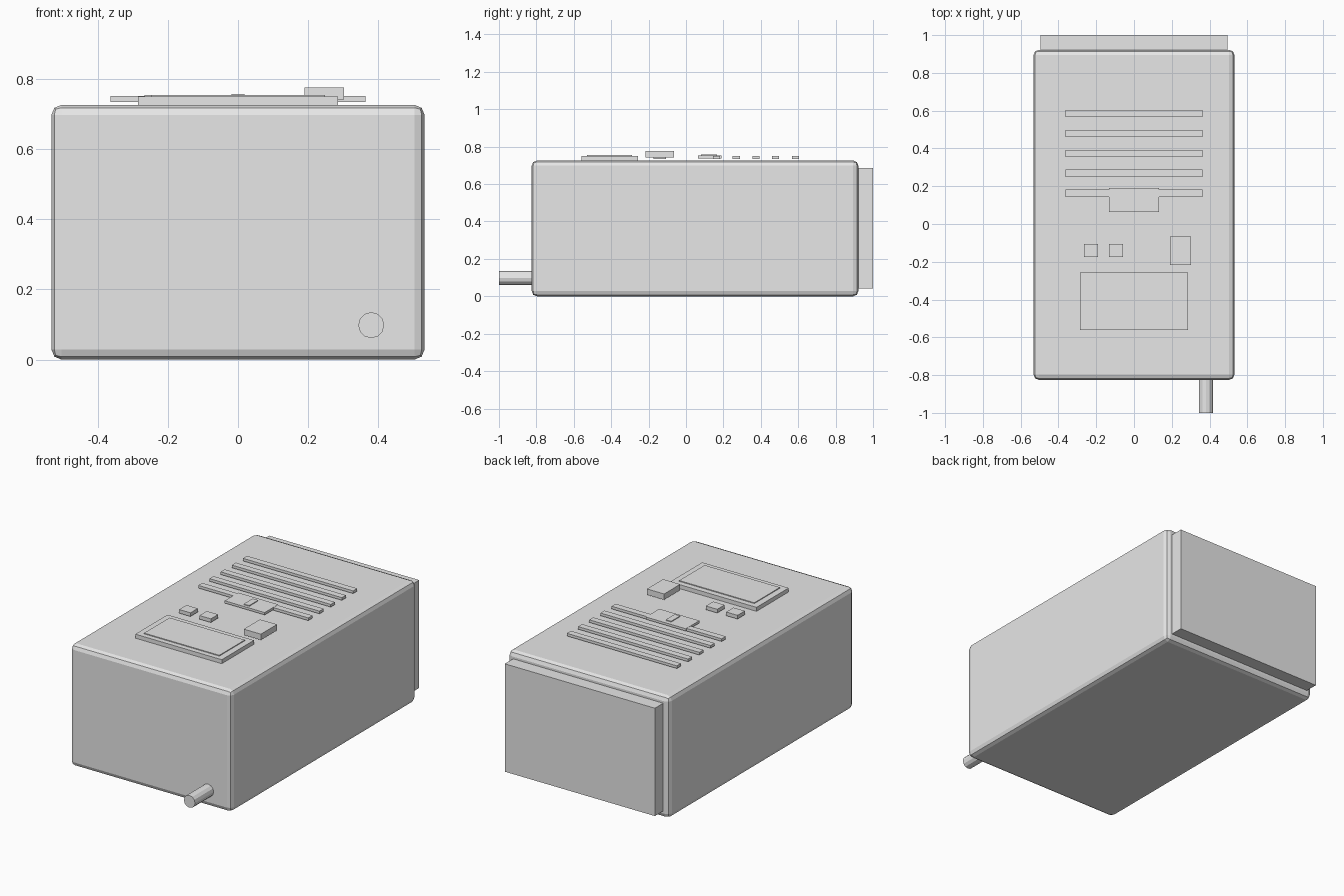
import bpy, math

if "Cube" in bpy.data.objects:
    bpy.data.objects.remove(bpy.data.objects["Cube"])

grey = bpy.data.materials.new("plain grey")
grey.diffuse_color = (0.8, 0.8, 0.8, 1)
grey.use_nodes = True
grey.node_tree.nodes["Principled BSDF"].inputs["Base Color"].default_value = grey.diffuse_color


def box(name, x, y, z, bevel=0.0, segments=1):
    """Box from (min, max) ranges on each axis, with optional rounded edges."""
    centre = [(a + b) / 2 for a, b in (x, y, z)]
    bpy.ops.mesh.primitive_cube_add(size=1, location=centre)
    ob = bpy.context.object
    ob.name = name
    ob.scale = [b - a for a, b in (x, y, z)]
    bpy.ops.object.transform_apply(location=False, rotation=False, scale=True)
    ob.data.materials.append(grey)
    if bevel:
        mod = ob.modifiers.new("rounded edges", 'BEVEL')
        mod.width = bevel
        mod.segments = segments
    return ob


# Main case and the raised panel on its back end
box("case", (-0.532, 0.532), (-0.825, 0.922), (0.0, 0.726), 0.028, 2)
box("back_panel", (-0.495, 0.495), (0.90, 1.0), (0.042, 0.685))

# Cable stub leaving the front, low on the right
bpy.ops.mesh.primitive_cylinder_add(vertices=12, radius=0.037, depth=0.2,
                                    location=(0.38, -0.9, 0.098),
                                    rotation=(math.pi / 2, 0, 0))
cable = bpy.context.object
cable.name = "cable_stub"
cable.data.materials.append(grey)

# Display frame with a thin screen plate
box("display_frame", (-0.285, 0.285), (-0.56, -0.257), (0.72, 0.75))
box("display_screen", (-0.248, 0.248), (-0.53, -0.29), (0.748, 0.755))

# Two small buttons and the larger key
for i, x in enumerate((-0.266, -0.132)):
    box(f"button_{i + 1}", (x, x + 0.075), (-0.175, -0.106), (0.733, 0.755))
box("large_key", (0.19, 0.303), (-0.217, -0.065), (0.741, 0.776))

# Row of vent bars
for i in range(5):
    y = 0.163 + 0.1055 * i
    box(f"vent_bar_{i + 1}", (-0.363, 0.363), (y - 0.019, y + 0.019),
        (0.735, 0.751))

# Slide switch plate over the first vent bar, with its slider
box("switch_plate", (-0.132, 0.132), (0.063, 0.19), (0.738, 0.752))
box("switch_slider", (-0.018, 0.018), (0.08, 0.165), (0.75, 0.757))
